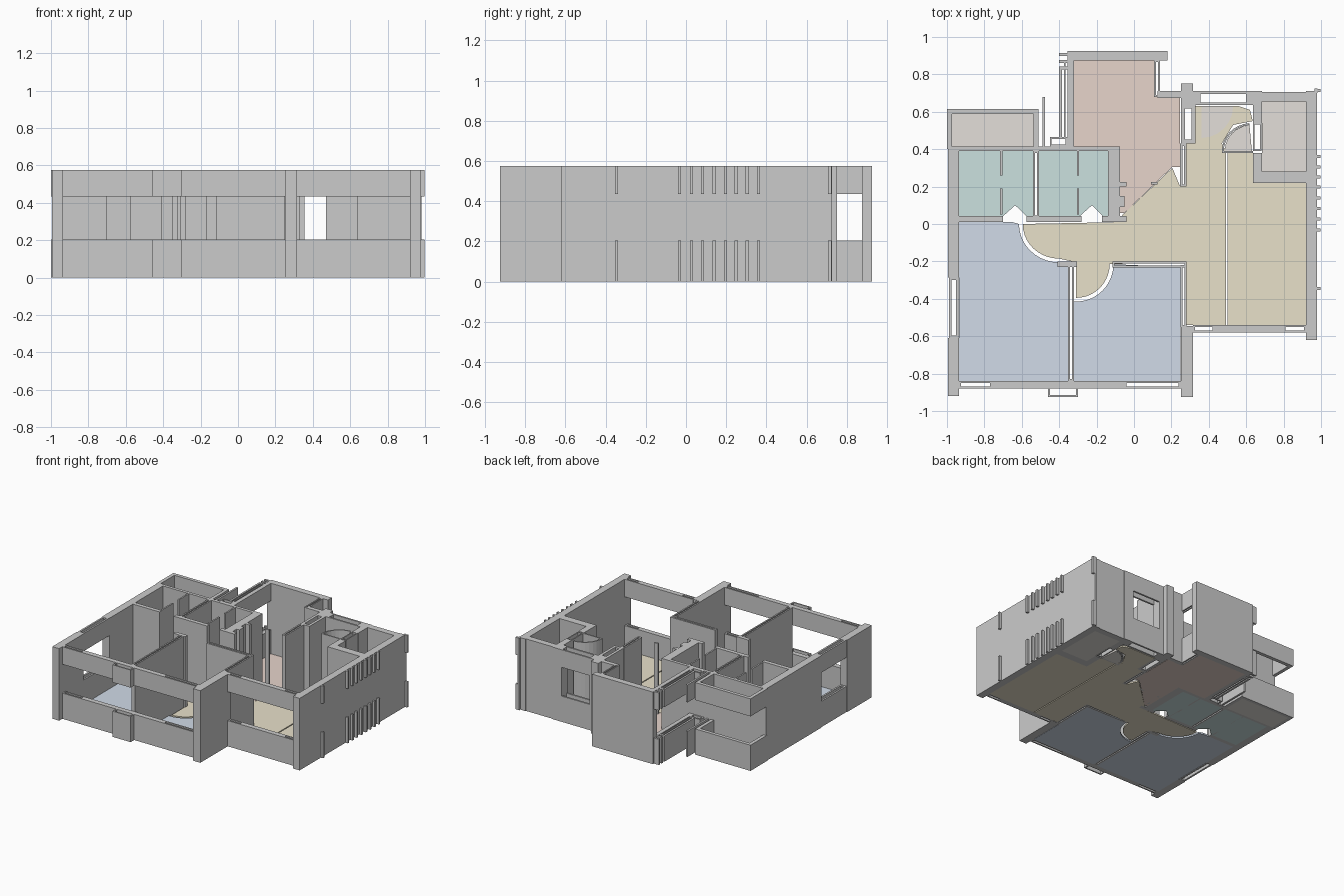
import bpy, bmesh
from math import cos, sin, pi

H, SILL, HEAD = 0.575, 0.205, 0.435
FULL, WINDOW = [(0, H)], [(0, SILL), (HEAD, H)]


def material(name, rgb):
    m = bpy.data.materials.new(name)
    m.diffuse_color = (*rgb, 1)
    return m


def prism(name, pts, z0, z1, mat=None):
    """Extrude a plan outline from z0 to z1."""
    bm = bmesh.new()
    face = bm.faces.new([bm.verts.new((x, y, z0)) for x, y in pts])
    top = bmesh.ops.extrude_face_region(bm, geom=[face])["geom"]
    for v in top:
        if isinstance(v, bmesh.types.BMVert):
            v.co.z = z1
    bmesh.ops.recalc_face_normals(bm, faces=bm.faces)
    me = bpy.data.meshes.new(name)
    bm.to_mesh(me)
    bm.free()
    ob = bpy.data.objects.new(name, me)
    bpy.context.collection.objects.link(ob)
    if mat:
        me.materials.append(mat)
    return ob


def rect(x0, x1, y0, y1):
    return [(x0, y0), (x1, y0), (x1, y1), (x0, y1)]


def wall(name, x0, x1, y0, y1, levels=FULL):
    for a, b in levels:
        prism(name, rect(x0, x1, y0, y1), a, b)


def ring(name, x0, x1, y0, y1, t=0.01, levels=FULL):
    """Hollow wall: four thin leaves around an empty slot."""
    wall(name, x0, x0 + t, y0, y1, levels)
    wall(name, x1 - t, x1, y0, y1, levels)
    wall(name, x0 + t, x1 - t, y0, y0 + t, levels)
    wall(name, x0 + t, x1 - t, y1 - t, y1, levels)


def arc(cx, cy, rx, ry, a0, a1, n=10):
    return [(cx + rx * cos((a0 + (a1 - a0) * i / n) * pi / 180),
             cy + ry * sin((a0 + (a1 - a0) * i / n) * pi / 180)) for i in range(n + 1)]


# Outer left wall with side window
wall("left_wall_front", -0.995, -0.935, -0.92, -0.61)
wall("left_wall_back", -0.995, -0.935, -0.285, 0.415)
ring("left_window", -0.99, -0.937, -0.61, -0.285, 0.014, WINDOW)

# Front bedroom window wall with equipment box
ring("bedroom_window", -0.935, -0.76, -0.88, -0.84, 0.011, WINDOW)
wall("bedroom_window_mid", -0.76, -0.05, -0.88, -0.84, WINDOW)
ring("bedroom_window", -0.05, 0.25, -0.88, -0.84, 0.011, WINDOW)
ring("equipment_box", -0.46, -0.30, -0.925, -0.86, 0.01, WINDOW)
wall("front_column", 0.25, 0.315, -0.925, -0.545)

# Front living room window wall
ring("living_window", 0.315, 0.43, -0.58, -0.54, 0.011, WINDOW)
wall("living_window_mid", 0.43, 0.80, -0.58, -0.54, WINDOW)
ring("living_window", 0.80, 0.92, -0.58, -0.54, 0.011, WINDOW)

# Right wall and its rows of short ribs
wall("right_wall", 0.92, 0.978, -0.62, 0.71)
for y in [-0.345, -0.032, 0.027, 0.082, 0.14, 0.197, 0.25, 0.305, 0.36, 0.715]:
    wall("rib", 0.976, 0.998, y - 0.008, y + 0.008, WINDOW)
wall("right_wall_stub", 0.965, 0.98, 0.70, 0.725)

# Back right room
wall("utility_back_wall", 0.64, 0.92, 0.655, 0.705)
wall("utility_front_wall", 0.635, 0.92, 0.22, 0.28)
wall("utility_left_wall", 0.635, 0.685, 0.54, 0.71)
ring("utility_duct", 0.635, 0.682, 0.39, 0.54, 0.008)
wall("utility_left_wall", 0.635, 0.685, 0.28, 0.38)

# Back windows and columns
wall("back_column", 0.25, 0.315, 0.64, 0.75)
ring("back_window", 0.32, 0.64, 0.635, 0.71, 0.014, WINDOW)
wall("back_window_jamb", 0.315, 0.355, 0.64, 0.71)
wall("back_window_jamb", 0.60, 0.64, 0.64, 0.71)
wall("entry_back_wall", 0.125, 0.25, 0.675, 0.71)

# Kitchen walls
wall("kitchen_back_wall", -0.355, 0.18, 0.875, 0.925)
ring("kitchen_right_window", 0.108, 0.138, 0.68, 0.875, 0.01, WINDOW)
ring("kitchen_duct", 0.25, 0.33, 0.43, 0.64, 0.022)
ring("kitchen_right_wall", 0.247, 0.28, 0.20, 0.43, 0.012)
wall("kitchen_left_window", -0.355, -0.322, 0.41, 0.875, WINDOW)
wall("kitchen_window_bay", -0.40, -0.385, 0.46, 0.83, WINDOW)
wall("kitchen_window_bay", -0.375, -0.365, 0.46, 0.86, WINDOW)
for y in (0.835, 0.87, 0.905):
    wall("kitchen_bay_fin", -0.40, -0.355, y - 0.008, y + 0.008, WINDOW)
ring("kitchen_bay_end", -0.45, -0.355, 0.415, 0.465, 0.01, WINDOW)
wall("balcony_side_fin", -0.49, -0.475, 0.41, 0.68, WINDOW)

# Balcony parapet and upper band
wall("balcony_left", -1.0, -0.972, 0.40, 0.615, WINDOW)
wall("balcony_back", -0.972, -0.535, 0.587, 0.615, WINDOW)
wall("balcony_right", -0.537, -0.51, 0.415, 0.615, WINDOW)

# Bathroom walls and thin shower screens
wall("bath_back_wall", -0.935, -0.075, 0.39, 0.415)
ring("bath_divider", -0.54, -0.507, 0.035, 0.39, 0.011)
wall("bath_right_wall", -0.14, -0.075, 0.02, 0.39)
for x0, x1 in [(-0.935, -0.70), (-0.575, -0.28), (-0.17, -0.04)]:
    wall("bath_front_wall", x0, x1, 0.01, 0.042)
for x in (-0.71, -0.30):
    wall("shower_screen", x - 0.006, x + 0.006, 0.26, 0.39)
    wall("shower_screen", x - 0.006, x + 0.006, 0.05, 0.19)

# Bedroom partitions
ring("bedroom_divider", -0.352, -0.32, -0.84, -0.20, 0.011)
wall("bedroom_corner", -0.41, -0.305, -0.23, -0.20)
ring("bedroom_back_wall", -0.115, 0.28, -0.232, -0.20, 0.011)
ring("bedroom_right_wall", 0.248, 0.28, -0.55, -0.22, 0.011)

# Doorway stubs and curved utility screen
wall("door_stub", -0.075, -0.04, 0.20, 0.225)
wall("door_stub", 0.09, 0.125, 0.21, 0.225)
wall("door_stub", -0.075, -0.05, 0.09, 0.15)
outer = arc(0.63, 0.39, 0.16, 0.15, 180, 95, 8)
prism("curved_screen", outer + arc(0.63, 0.39, 0.15, 0.14, 95, 180, 8), 0, H)
wall("screen_base", 0.47, 0.635, 0.38, 0.39)

# Coloured floors, separated by door-swing gaps
FT = 0.012
blue = material("blue_floor", (0.64, 0.71, 0.81))
sand = material("sand_floor", (0.81, 0.75, 0.59))
pink = material("pink_floor", (0.80, 0.66, 0.60))
teal = material("teal_floor", (0.60, 0.75, 0.74))
stone = material("stone_floor", (0.77, 0.74, 0.70))

prism("left_bedroom_floor", [(-0.935, -0.84), (-0.35, -0.84), (-0.35, -0.21)]
      + arc(-0.40, 0.0, 0.215, 0.205, 270, 180) + [(-0.65, 0.01), (-0.935, 0.01)], 0, FT, blue)
prism("right_bedroom_floor", [(-0.322, -0.84), (0.248, -0.84), (0.248, -0.23)]
      + arc(-0.31, -0.215, 0.20, 0.20, 0, -90) + [(-0.322, -0.415)], 0, FT, blue)
prism("hall_floor", arc(-0.40, 0.0, 0.195, 0.185, 180, 270)
      + [(-0.31, -0.205)] + arc(-0.31, -0.215, 0.18, 0.18, -90, 0)
      + [(0.28, -0.20), (0.28, -0.54), (0.492, -0.54), (0.492, 0.39), (0.47, 0.43),
         (0.53, 0.53), (0.635, 0.55), (0.62, 0.61), (0.56, 0.63), (0.33, 0.63), (0.33, 0.43), (0.28, 0.43),
         (0.28, 0.20), (0.247, 0.20), (0.205, 0.30), (-0.06, 0.05), (-0.08, 0.01)], 0, FT, sand)
prism("living_floor", [(0.50, -0.54), (0.92, -0.54), (0.92, 0.22), (0.635, 0.22),
                       (0.635, 0.385), (0.50, 0.385)], 0, FT, sand)
prism("kitchen_floor", [(-0.322, 0.41), (-0.075, 0.41), (-0.075, 0.06), (-0.05, 0.06), (0.205, 0.305),
                        (0.247, 0.305), (0.247, 0.68), (0.11, 0.68), (0.11, 0.875), (-0.322, 0.875)], 0, FT, pink)
for x0, x1, d in [(-0.935, -0.54, -0.635), (-0.507, -0.14, -0.225)]:
    prism("bath_floor", [(x0, 0.042), (d - 0.065, 0.042), (d, 0.10), (d + 0.06, 0.042),
                         (x1, 0.042), (x1, 0.39), (x0, 0.39)], 0, FT, teal)
prism("balcony_floor", rect(-0.972, -0.537, 0.41, 0.59), 0, FT, stone)
prism("utility_floor", rect(0.685, 0.92, 0.28, 0.655), 0, FT, stone)
prism("door_swing_floor", [(0.36, 0.63)] + arc(0.36, 0.63, 0.17, 0.17, -90, 0, 6), 0, FT + 0.004, stone)
prism("screen_floor", [(0.63, 0.39)] + arc(0.63, 0.39, 0.145, 0.14, 95, 180, 6), 0, FT + 0.004, stone)
